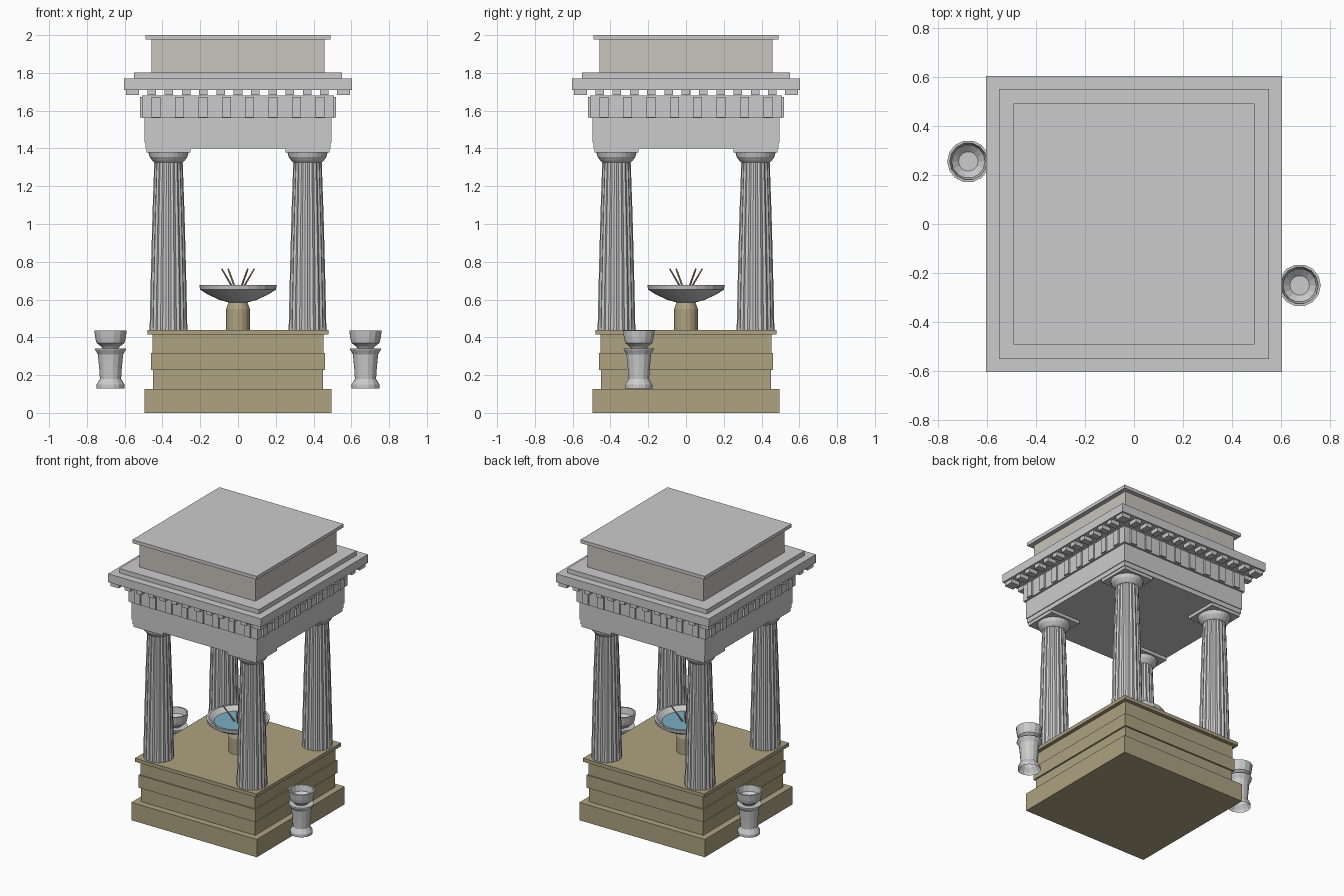
import bpy, bmesh, math
from mathutils import Vector, Matrix

if "Cube" in bpy.data.objects:
    bpy.data.objects.remove(bpy.data.objects["Cube"])


def material(name, r, g, b):
    m = bpy.data.materials.new(name)
    m.diffuse_color = (r, g, b, 1)
    m.use_nodes = True
    m.node_tree.nodes["Principled BSDF"].inputs["Base Color"].default_value = m.diffuse_color
    return m


TAN = material("sandstone", 0.42, 0.36, 0.22)
WATER = material("water", 0.20, 0.42, 0.55)
WARM = material("warm_stone", 0.58, 0.55, 0.51)


def finish(bm, name, mat=None):
    me = bpy.data.meshes.new(name)
    bm.normal_update()
    bm.to_mesh(me)
    bm.free()
    ob = bpy.data.objects.new(name, me)
    bpy.context.collection.objects.link(ob)
    if mat:
        me.materials.append(mat)
    return ob


def add_box(bm, lo, hi):
    lo, hi = Vector(lo), Vector(hi)
    size = Matrix.Diagonal((*(hi - lo), 1))
    bmesh.ops.create_cube(bm, size=1, matrix=Matrix.Translation((lo + hi) / 2) @ size)


def slab(name, half, z0, z1, mat=None):
    bm = bmesh.new()
    add_box(bm, (-half, -half, z0), (half, half, z1))
    return finish(bm, name, mat)


def lathe(name, profile, sides, loc=(0, 0), flute=1.0, mat=None, caps=(True, True)):
    """Revolve (radius, z) points; flute < 1 pulls in every second vertex."""
    bm = bmesh.new()
    rings = []
    for r, z in profile:
        ring = []
        for i in range(sides):
            a = 2 * math.pi * i / sides
            k = r * (flute if i % 2 else 1)
            ring.append(bm.verts.new((loc[0] + k * math.cos(a), loc[1] + k * math.sin(a), z)))
        rings.append(ring)
    for a, b in zip(rings, rings[1:]):
        for i in range(sides):
            j = (i + 1) % sides
            bm.faces.new((a[i], a[j], b[j], b[i]))
    if caps[0]:
        bm.faces.new(rings[0][::-1])
    if caps[1]:
        bm.faces.new(rings[-1])
    return finish(bm, name, mat)


def block_ring(name, count, step, width, inner, outer, z0, z1, corner=False):
    """Row of blocks repeated on the four sides."""
    bm = bmesh.new()
    for side in range(4):
        start = len(bm.verts)
        for i in range(count):
            x = (i - (count - 1) / 2) * step
            add_box(bm, (x - width / 2, -outer, z0), (x + width / 2, -inner, z1))
        if corner:
            add_box(bm, (-outer, -outer, z0), (-inner, -inner, z1))
        bm.verts.ensure_lookup_table()
        bmesh.ops.rotate(bm, verts=bm.verts[start:], cent=(0, 0, 0),
                         matrix=Matrix.Rotation(side * math.pi / 2, 3, 'Z'))
    return finish(bm, name)


# Stepped base
slab("plinth", 0.495, 0, 0.127, TAN)
slab("base_lower_course", 0.45, 0.127, 0.228, TAN)
slab("base_middle_course", 0.461, 0.228, 0.318, TAN)
slab("base_upper_course", 0.452, 0.318, 0.415, TAN)
slab("floor_slab", 0.478, 0.415, 0.44, TAN)

# Four fluted columns with capitals
for sx in (-1, 1):
    for sy in (-1, 1):
        c = (0.368 * sx, 0.368 * sy)
        lathe("column_shaft", [(0.1, 0.44), (0.093, 0.75), (0.085, 1.05), (0.075, 1.335)],
              40, c, flute=0.93)
        lathe("column_capital", [(0.075, 1.325), (0.085, 1.335), (0.1, 1.355), (0.106, 1.378)], 24, c)
        bm = bmesh.new()
        add_box(bm, (c[0] - 0.117, c[1] - 0.117, 1.378), (c[0] + 0.117, c[1] + 0.117, 1.4))
        finish(bm, "column_abacus")

# Entablature
slab("architrave_lower", 0.49, 1.4, 1.432)
slab("architrave_upper", 0.495, 1.432, 1.56)
slab("frieze", 0.508, 1.56, 1.68)
block_ring("frieze_blocks", 8, 0.124, 0.048, 0.5, 0.52, 1.565, 1.672)
block_ring("dentils", 11, 0.0915, 0.045, 0.525, 0.592, 1.682, 1.712, corner=True)
slab("cornice", 0.603, 1.71, 1.77)
slab("cornice_step", 0.551, 1.77, 1.802)

# Attic block and cap
slab("attic", 0.458, 1.802, 1.976, WARM)
slab("roof_cap", 0.49, 1.976, 2.0)

# Fountain
lathe("fountain_pedestal", [(0.063, 0.44), (0.063, 0.55), (0.048, 0.59)], 16, mat=TAN)
lathe("fountain_bowl", [(0.05, 0.585), (0.095, 0.597), (0.16, 0.627), (0.2, 0.652), (0.205, 0.677),
                        (0.19, 0.677), (0.15, 0.645), (0.1, 0.62)], 24)
lathe("water_surface", [(0.001, 0.65), (0.155, 0.65)], 24, mat=WATER, caps=(False, False))

# Slanted spout jets
bm = bmesh.new()
for k in range(4):
    a = math.radians(31) + k * math.pi / 2
    d = Vector((math.cos(a), math.sin(a), 0))
    p, q = d * 0.02 + Vector((0, 0, 0.645)), d * 0.1 + Vector((0, 0, 0.762))
    rot = (q - p).to_track_quat('Z', 'Y').to_matrix().to_4x4()
    bmesh.ops.create_cone(bm, cap_ends=True, segments=6, radius1=0.006, radius2=0.004,
                          depth=(q - p).length, matrix=Matrix.Translation((p + q) / 2) @ rot)
finish(bm, "fountain_jets", TAN)

# Two side urns: pedestal and cup
for loc in ((-0.675, 0.255), (0.675, -0.25)):
    lathe("urn_pedestal", [(0.074, 0.13), (0.074, 0.15), (0.056, 0.18), (0.06, 0.24), (0.067, 0.31),
                           (0.082, 0.335), (0.082, 0.342)], 14, loc, caps=(False, True))
    lathe("urn_cup", [(0.042, 0.34), (0.05, 0.352), (0.074, 0.37), (0.08, 0.395), (0.086, 0.437),
                      (0.076, 0.437), (0.068, 0.395), (0.04, 0.37)], 14, loc)
